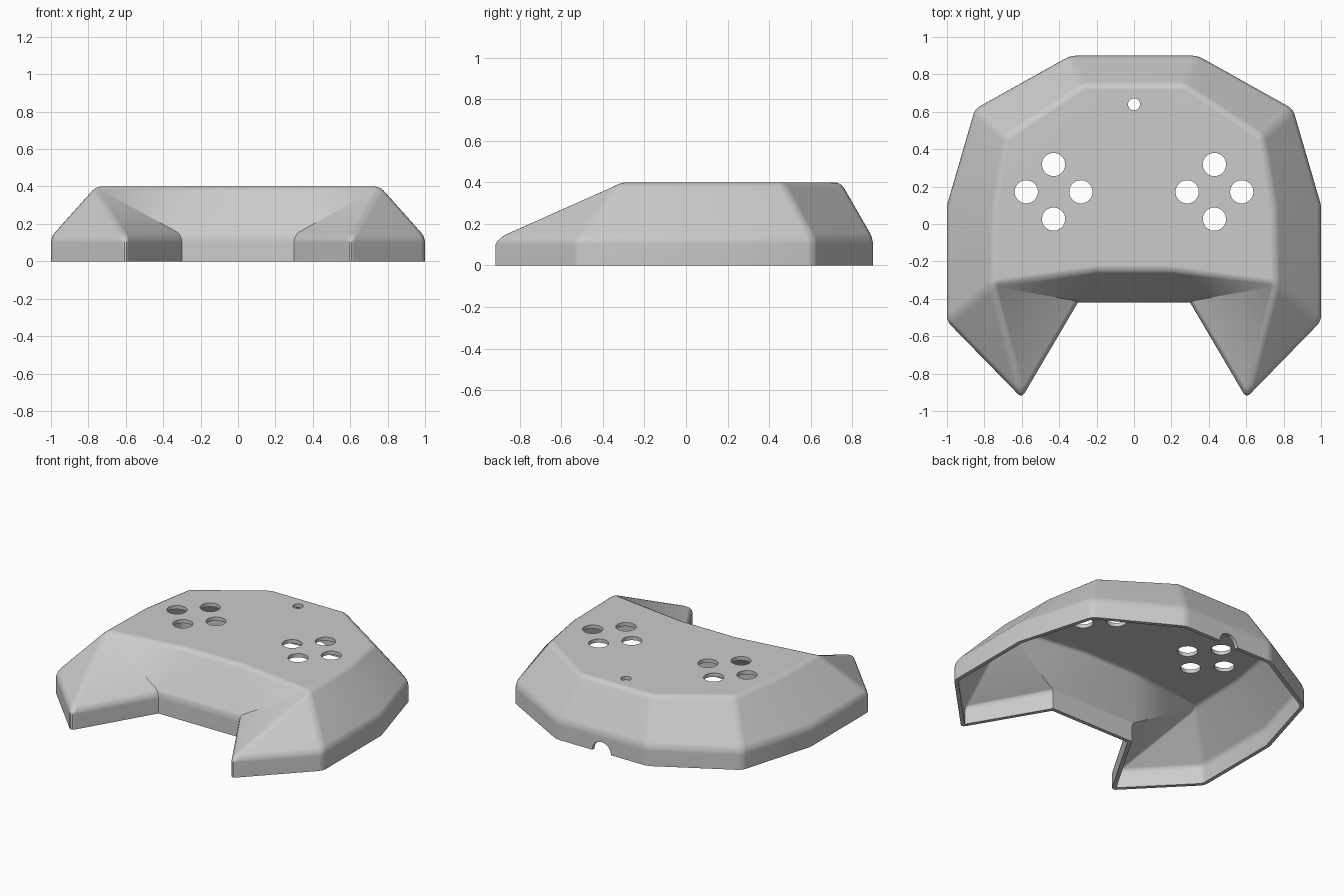
import bpy, bmesh, math
from mathutils import Matrix

if "Cube" in bpy.data.objects:
    bpy.data.objects.remove(bpy.data.objects["Cube"], do_unlink=True)

WALL_HEIGHT, HEIGHT = 0.13, 0.4
THICKNESS = 0.025

# Shell plastic
plastic = bpy.data.materials.new("grey plastic")
plastic.use_nodes = True
grey = (0.6, 0.6, 0.6, 1)
plastic.diffuse_color = grey
plastic.node_tree.nodes["Principled BSDF"].inputs["Base Color"].default_value = grey

# Half outlines, running from the back round to the front notch
rim = [(0.34, 0.9), (0.85, 0.615), (1, 0.1), (1, -0.52), (0.6, -0.93), (0.3, -0.42)]
deck = [(0.27, 0.745), (0.69, 0.465), (0.75, 0.1), (0.76, -0.325), (0.2, -0.25)]


def add_row(bm, points, z, side):
    return [bm.verts.new((side * x, y, z)) for x, y in points]


def bridge(bm, a, b):
    for i in range(len(a) - 1):
        bm.faces.new((a[i], a[i + 1], b[i + 1], b[i]))


# Faceted outer skin, open underneath
bm = bmesh.new()
halves = []
for side in (1, -1):
    low = add_row(bm, rim, 0, side)
    mid = add_row(bm, rim, WALL_HEIGHT, side)
    top = add_row(bm, deck, HEIGHT, side)
    bridge(bm, low, mid)
    bridge(bm, mid[:4], top[:4])
    for tri in ((mid[3], mid[4], top[3]), (mid[4], mid[5], top[3]),
                (mid[5], top[4], top[3])):
        bm.faces.new(tri)
    halves.append((low, mid, top))

# Back and front panels join the halves, and the deck closes the top
(low, mid, top), (low2, mid2, top2) = halves
for end in (0, -1):
    bm.faces.new((low[end], low2[end], mid2[end], mid[end]))
    bm.faces.new((mid[end], mid2[end], top2[end], top[end]))
bm.faces.new(top + top2[::-1])
bmesh.ops.recalc_face_normals(bm, faces=bm.faces)
deck_face = max(bm.faces, key=lambda f: f.calc_center_median().z)
if deck_face.normal.z < 0:
    bmesh.ops.reverse_faces(bm, faces=bm.faces)

# Round the convex edges
convex = [e for e in bm.edges if len(e.link_faces) == 2
          and e.calc_face_angle_signed() > 0.3]
bmesh.ops.bevel(bm, geom=convex, offset=0.028, segments=3, profile=0.5,
                affect='EDGES', clamp_overlap=True)
mesh = bpy.data.meshes.new("top_shell")
bm.to_mesh(mesh)
bm.free()
shell = bpy.data.objects.new("top_shell", mesh)
bpy.context.collection.objects.link(shell)
mesh.materials.append(plastic)

# Button holes, indicator hole and cable notch
bm = bmesh.new()


def drill(location, radius, depth, rotation=Matrix()):
    bmesh.ops.create_cone(bm, cap_ends=True, segments=40, radius1=radius,
                          radius2=radius, depth=depth,
                          matrix=Matrix.Translation(location) @ rotation)


for side in (1, -1):
    for k in range(4):
        a = k * math.pi / 2
        drill((side * 0.43 + 0.146 * math.cos(a), 0.172 + 0.146 * math.sin(a), HEIGHT),
              0.062, 0.2)
drill((0, 0.64, HEIGHT), 0.032, 0.2)
drill((0, 0.9, 0), 0.07, 0.2, Matrix.Rotation(math.pi / 2, 4, 'X'))
cut_mesh = bpy.data.meshes.new("hole_cutter")
bm.to_mesh(cut_mesh)
bm.free()
cutter = bpy.data.objects.new("hole_cutter", cut_mesh)
bpy.context.collection.objects.link(cutter)
cutter.hide_render = True

# Hollow the shell, then cut the holes
solid = shell.modifiers.new("wall thickness", 'SOLIDIFY')
solid.thickness = THICKNESS
solid.offset = -1
solid.use_even_offset = True
cut = shell.modifiers.new("holes", 'BOOLEAN')
cut.operation = 'DIFFERENCE'
cut.solver = 'EXACT'
cut.object = cutter

bpy.ops.object.select_all(action='DESELECT')
bpy.context.view_layer.objects.active = shell
shell.select_set(True)
for name in [m.name for m in shell.modifiers]:
    bpy.ops.object.modifier_apply(modifier=name)
bpy.data.objects.remove(cutter, do_unlink=True)

# Smooth the rounded edges while keeping the facets flat
bpy.ops.object.shade_smooth_by_angle(angle=math.radians(30))
weighted = shell.modifiers.new("flat facets", 'WEIGHTED_NORMAL')
weighted.keep_sharp = True
